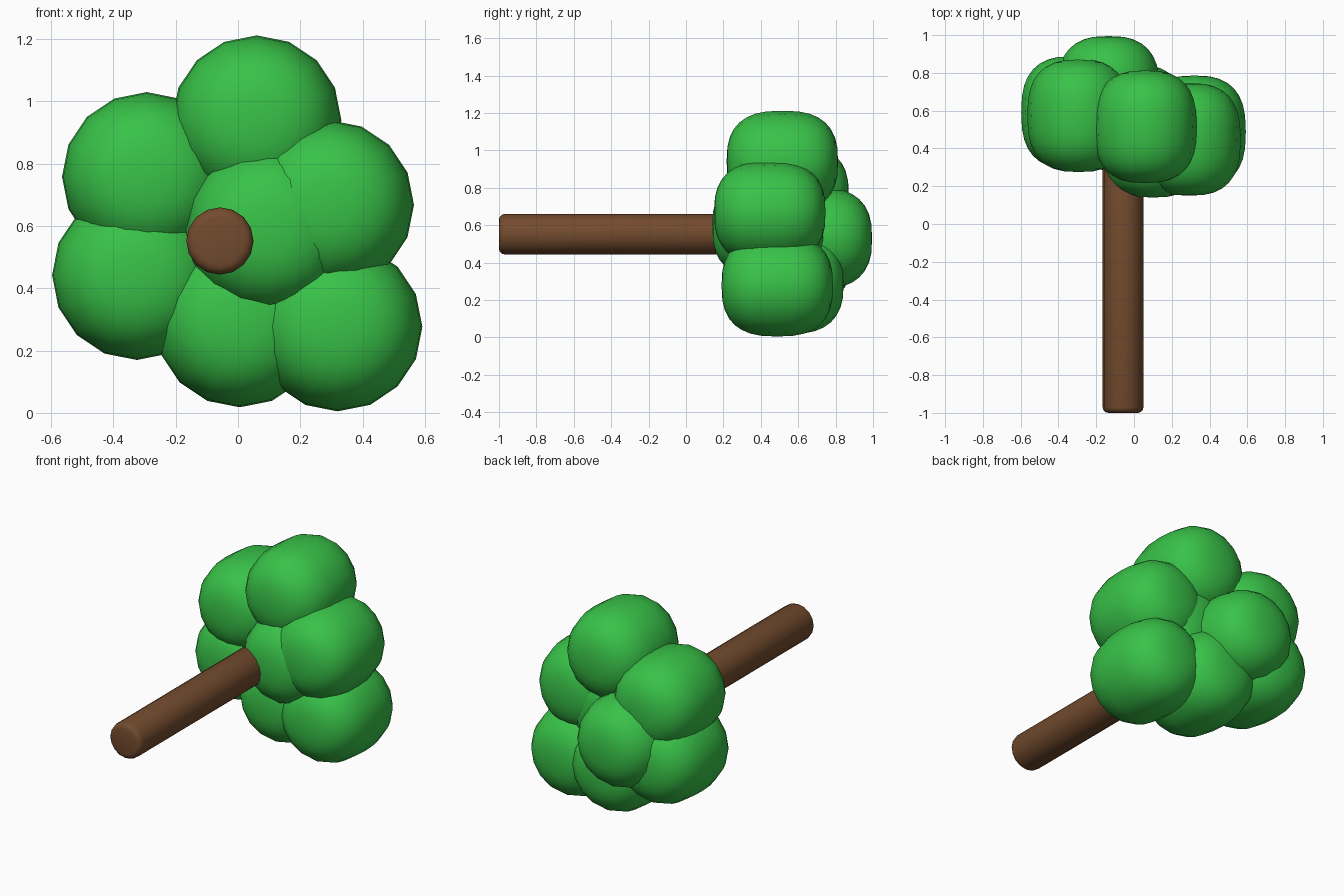
import bpy, bmesh
from math import sin, cos, pi, copysign

if "Cube" in bpy.data.objects:
    bpy.data.objects.remove(bpy.data.objects["Cube"])

SIDES = 16


def material(name, rgb):
    m = bpy.data.materials.new(name)
    m.diffuse_color = (*rgb, 1)
    m.use_nodes = True
    m.node_tree.nodes["Principled BSDF"].inputs["Base Color"].default_value = m.diffuse_color
    return m


def lathe_y(name, profile, centre, mat):
    """Revolve (y, radius) pairs around the y axis; zero radius makes a pole."""
    bm = bmesh.new()
    rings = []
    for y, r in profile:
        if r < 1e-5:
            rings.append([bm.verts.new((0, y, 0))] * SIDES)
        else:
            rings.append([bm.verts.new((r * cos(2 * pi * i / SIDES), y,
                                        r * sin(2 * pi * i / SIDES)))
                          for i in range(SIDES)])
    for a, b in zip(rings, rings[1:]):
        for i in range(SIDES):
            j = (i + 1) % SIDES
            corners = list(dict.fromkeys((a[i], a[j], b[j], b[i])))
            bm.faces.new(corners)
    bmesh.ops.recalc_face_normals(bm, faces=bm.faces)
    me = bpy.data.meshes.new(name)
    bm.to_mesh(me)
    bm.free()
    me.shade_smooth()
    me.materials.append(mat)
    ob = bpy.data.objects.new(name, me)
    ob.location = centre
    bpy.context.collection.objects.link(ob)
    return ob


def spow(v, p):
    return copysign(abs(v) ** p, v)


green = material("leaf_green", (0.04, 0.54, 0.065))
brown = material("bark_brown", (0.17, 0.07, 0.027))

# Foliage: slightly squared-off balls, radius 0.272, half depth 0.298
R, D, N, STEPS = 0.272, 0.298, 2.65, 16
ball = []
for k in range(STEPS + 1):
    t = pi * k / STEPS
    ball.append((-D * spow(cos(t), 2 / N), R * abs(sin(t)) ** (2 / N) if 0 < k < STEPS else 0))

clumps = {
    "top": (0.06, 0.515, 0.94),
    "upper_left": (-0.293, 0.573, 0.758),
    "lower_left": (-0.325, 0.59, 0.442),
    "bottom": (0.005, 0.545, 0.29),
    "lower_right": (0.32, 0.488, 0.277),
    "upper_right": (0.293, 0.448, 0.668),
    "front": (0.10, 0.438, 0.59),
    "back": (-0.135, 0.697, 0.53),
}
for label, pos in clumps.items():
    lathe_y("foliage_" + label, ball, pos, green)

# Trunk: bevelled cylinder lying along y, ending inside the foliage
r, b, y0, y1 = 0.108, 0.03, -1.0, 0.5
arc = [(b * (1 - cos(a)), r - b + b * sin(a)) for a in (0, pi / 6, pi / 3, pi / 2)]
trunk = [(y0, 0)] + [(y0 + d, q) for d, q in arc]
trunk += [(y1 - d, q) for d, q in reversed(arc)] + [(y1, 0)]
lathe_y("trunk", trunk, (-0.058, 0, 0.552), brown)
